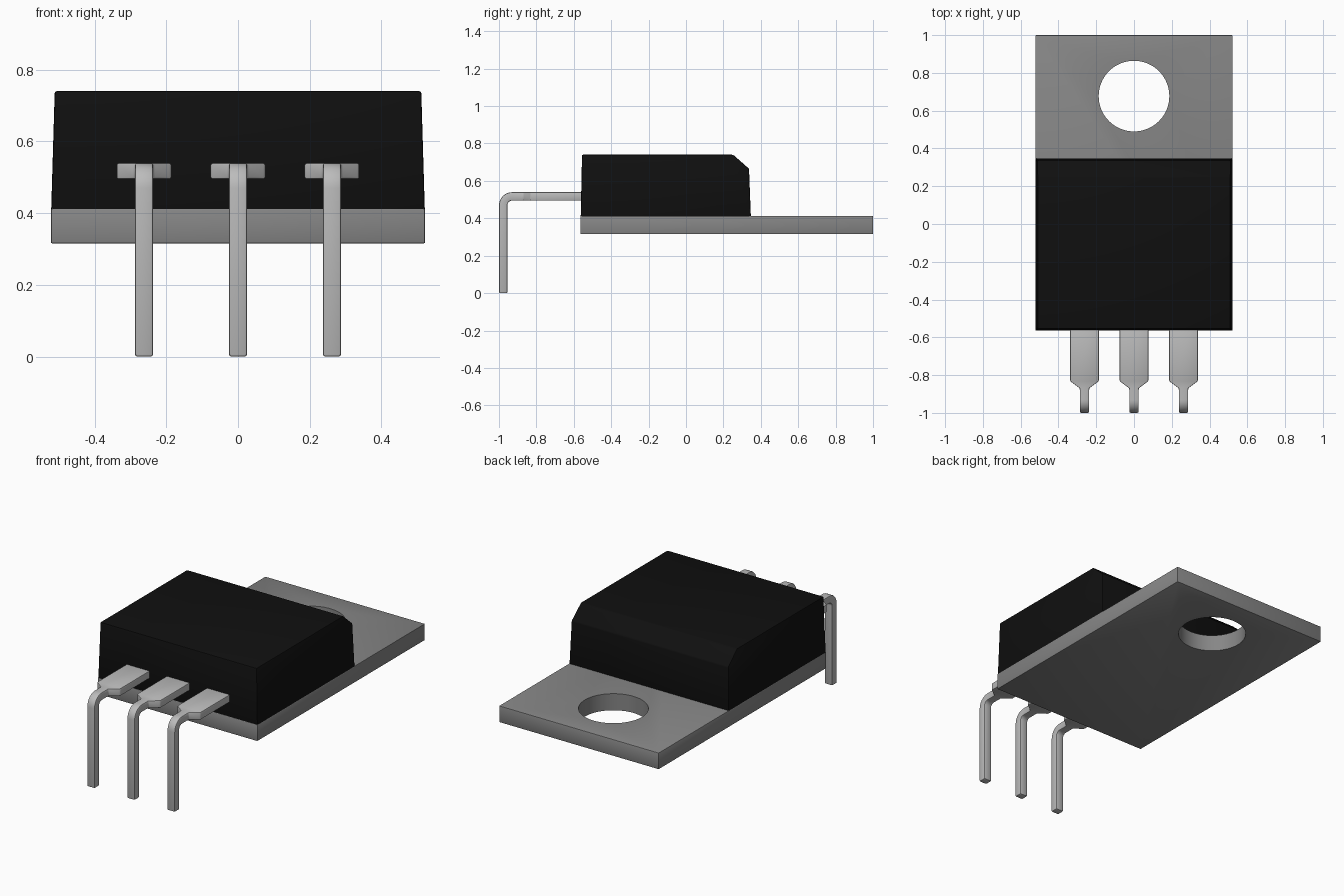
import bpy
import bmesh
from math import sin, cos, pi
from mathutils import Vector

cube = bpy.data.objects.get("Cube")
if cube:
    bpy.data.objects.remove(cube)


def material(name, value):
    mat = bpy.data.materials.new(name)
    mat.use_nodes = True
    colour = (value, value, value, 1)
    mat.diffuse_color = colour
    mat.node_tree.nodes["Principled BSDF"].inputs["Base Color"].default_value = colour
    return mat


black_plastic = material("black plastic", 0.005)
tab_metal = material("dark grey metal", 0.24)
lead_metal = material("light grey metal", 0.5)


def loft(name, rings, mat, bevel):
    """Join a list of matching closed rings into a capped solid."""
    bm = bmesh.new()
    rows = [[bm.verts.new(p) for p in ring] for ring in rings]
    n = len(rows[0])
    for a, b in zip(rows, rows[1:]):
        for i in range(n):
            j = (i + 1) % n
            bm.faces.new((a[i], a[j], b[j], b[i]))
    bm.faces.new(rows[0])
    bm.faces.new(rows[-1])
    bmesh.ops.recalc_face_normals(bm, faces=bm.faces)
    mesh = bpy.data.meshes.new(name)
    bm.to_mesh(mesh)
    bm.free()
    mesh.materials.append(mat)
    obj = bpy.data.objects.new(name, mesh)
    bpy.context.collection.objects.link(obj)
    if bevel:
        mod = obj.modifiers.new("soft edges", "BEVEL")
        mod.width = bevel
        mod.segments = 2
        mod.limit_method = "ANGLE"
        mod.angle_limit = 0.5
    return obj


def finish(obj):
    bpy.ops.object.select_all(action="DESELECT")
    obj.select_set(True)
    bpy.context.view_layer.objects.active = obj
    for mod in list(obj.modifiers):
        bpy.ops.object.modifier_apply(modifier=mod.name)
    bpy.ops.object.shade_smooth_by_angle()


# Mounting tab with a round hole
BACK, FRONT, HALF = 1.0, -0.565, 0.522
tab = loft("mounting_tab",
           [[(-HALF, FRONT, z), (HALF, FRONT, z), (HALF, BACK, z), (-HALF, BACK, z)]
            for z in (0.315, 0.413)], tab_metal, 0.005)
cutter = loft("hole_cutter",
              [[(0.187 * cos(k * pi / 32), 0.677 + 0.187 * sin(k * pi / 32), z)
                for k in range(64)] for z in (0.2, 0.6)], tab_metal, 0)
cutter.hide_render = True
hole = tab.modifiers.new("hole", "BOOLEAN")
hole.operation = "DIFFERENCE"
hole.solver = "EXACT"
hole.object = cutter
finish(tab)
bpy.data.objects.remove(cutter)

# Moulded body: side profile with a chamfered rear edge, tapering upwards
BASE, TOP = 0.405, 0.74
profile = [(-0.563, BASE), (-0.556, TOP), (0.252, TOP), (0.337, 0.665), (0.347, BASE)]


def half_width(z):
    return 0.521 - 0.01 * (z - BASE) / (TOP - BASE)


body = loft("moulded_body",
            [[(side * half_width(z), y, z) for y, z in profile] for side in (-1, 1)],
            black_plastic, 0.006)
finish(body)

# Bent leads: wide shoulder, narrow pin, rounded bend, straight drop
THICK, BEND = 0.045, 0.047
level, drop = 0.517, -0.977


def lead(name, x):
    # each station: centre y, centre z, bend angle, half width
    stations = [(-0.5, level, 0, 0.076), (-0.832, level, 0, 0.076),
                (-0.87, level, 0, 0.025)]
    for k in range(9):
        a = k * pi / 16
        stations.append((drop + BEND * (1 - sin(a)),
                         level - BEND * (1 - cos(a)), a, 0.025))
    stations.append((drop, 0, pi / 2, 0.025))
    rings = []
    for y, z, a, w in stations:
        centre = Vector((x, y, z))
        across = Vector((w, 0, 0))
        out = Vector((0, -sin(a), cos(a))) * THICK / 2
        rings.append([centre - across - out, centre + across - out,
                      centre + across + out, centre - across + out])
    finish(loft(name, rings, lead_metal, 0.006))


for name, x in (("right_lead", -0.262), ("middle_lead", 0), ("left_lead", 0.262)):
    lead(name, x)
